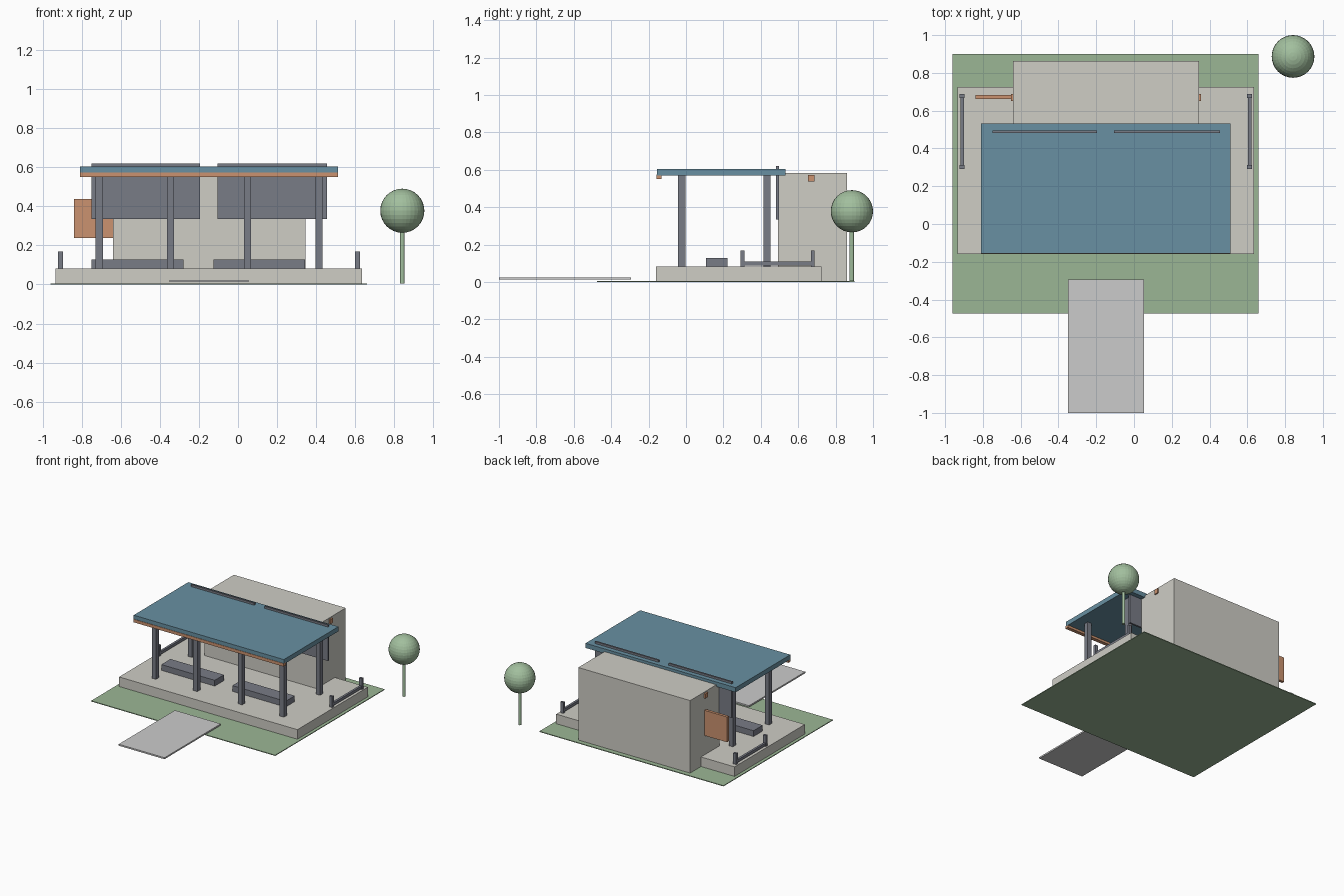
import bpy

if "Cube" in bpy.data.objects:
    bpy.data.objects.remove(bpy.data.objects["Cube"])


def material(name, r, g, b):
    m = bpy.data.materials.new(name)
    m.diffuse_color = (r, g, b, 1)
    m.use_nodes = True
    m.node_tree.nodes["Principled BSDF"].inputs["Base Color"].default_value = m.diffuse_color
    return m


STONE = material("pale_stone", 0.62, 0.61, 0.56)
STEEL = material("dark_steel", 0.19, 0.20, 0.24)
BLUE = material("blue_roof", 0.14, 0.28, 0.36)
ORANGE = material("orange_trim", 0.60, 0.29, 0.16)
GREEN = material("grass_green", 0.33, 0.47, 0.30)
LEAF = material("leaf_green", 0.36, 0.52, 0.34)


def box(name, x, y, z, mat=None):
    """Box from (min, max) pairs on each axis."""
    bpy.ops.mesh.primitive_cube_add(size=1, location=[sum(p) / 2 for p in (x, y, z)])
    ob = bpy.context.object
    ob.name = name
    ob.scale = [p[1] - p[0] for p in (x, y, z)]
    bpy.ops.object.transform_apply(location=False, rotation=False, scale=True)
    if mat:
        ob.data.materials.append(mat)
    return ob


FLOOR = 0.082

# Site
box("lawn", (-0.96, 0.66), (-0.475, 0.90), (0, 0.006), GREEN)
box("approach_path", (-0.35, 0.053), (-1.0, -0.293), (0.012, 0.024))
box("floor_plinth", (-0.935, 0.635), (-0.16, 0.725), (0.004, FLOOR), STONE)

# Service block with sign and through-beam
box("rear_block", (-0.64, 0.345), (0.493, 0.862), (0.004, 0.583), STONE)
box("cross_beam", (-0.652, 0.355), (0.652, 0.688), (0.536, 0.572), ORANGE)
box("side_sign", (-0.84, -0.638), (0.662, 0.684), (0.237, 0.438), ORANGE)

# Canopy
box("roof_slab", (-0.81, 0.512), (-0.155, 0.532), (0.568, 0.605), BLUE)
box("front_fascia", (-0.81, 0.512), (-0.158, -0.13), (0.55, 0.574), ORANGE)

# Posts: four in front, rear corners only
post_x = (-0.711, -0.347, 0.048, 0.415)
for row, y, xs in (("front", -0.023, post_x), ("rear", 0.433, (post_x[0], post_x[3]))):
    for i, x in enumerate(xs):
        box(f"{row}_post_{i + 1}", (x - 0.018, x + 0.018), (y - 0.019, y + 0.019),
            (FLOOR, 0.57), STEEL)

# Display panels rising through the roof, and benches
for i, x in enumerate(((-0.75, -0.195), (-0.105, 0.455))):
    box(f"display_panel_{i + 1}", x, (0.482, 0.496), (0.335, 0.621), STEEL)
for i, x in enumerate(((-0.75, -0.28), (-0.125, 0.344))):
    box(f"bench_{i + 1}", x, (0.107, 0.222), (FLOOR, 0.128), STEEL)

# Low side rails
for side, x in (("left", -0.91), ("right", 0.612)):
    box(f"{side}_rail", (x - 0.009, x + 0.009), (0.30, 0.676), (0.088, 0.110), STEEL)
    for end, y in (("front", 0.302), ("rear", 0.677)):
        box(f"{side}_rail_{end}_stub", (x - 0.013, x + 0.013), (y - 0.01, y + 0.01),
            (FLOOR, 0.169), STEEL)

# Tree
bpy.ops.mesh.primitive_cylinder_add(vertices=12, radius=0.012, depth=0.30,
                                    location=(0.842, 0.886, 0.155))
bpy.context.object.name = "tree_trunk"
bpy.context.object.data.materials.append(LEAF)
bpy.ops.mesh.primitive_uv_sphere_add(segments=32, ring_count=16, radius=0.113,
                                     location=(0.842, 0.887, 0.378))
bpy.context.object.name = "tree_crown"
bpy.context.object.data.materials.append(LEAF)
